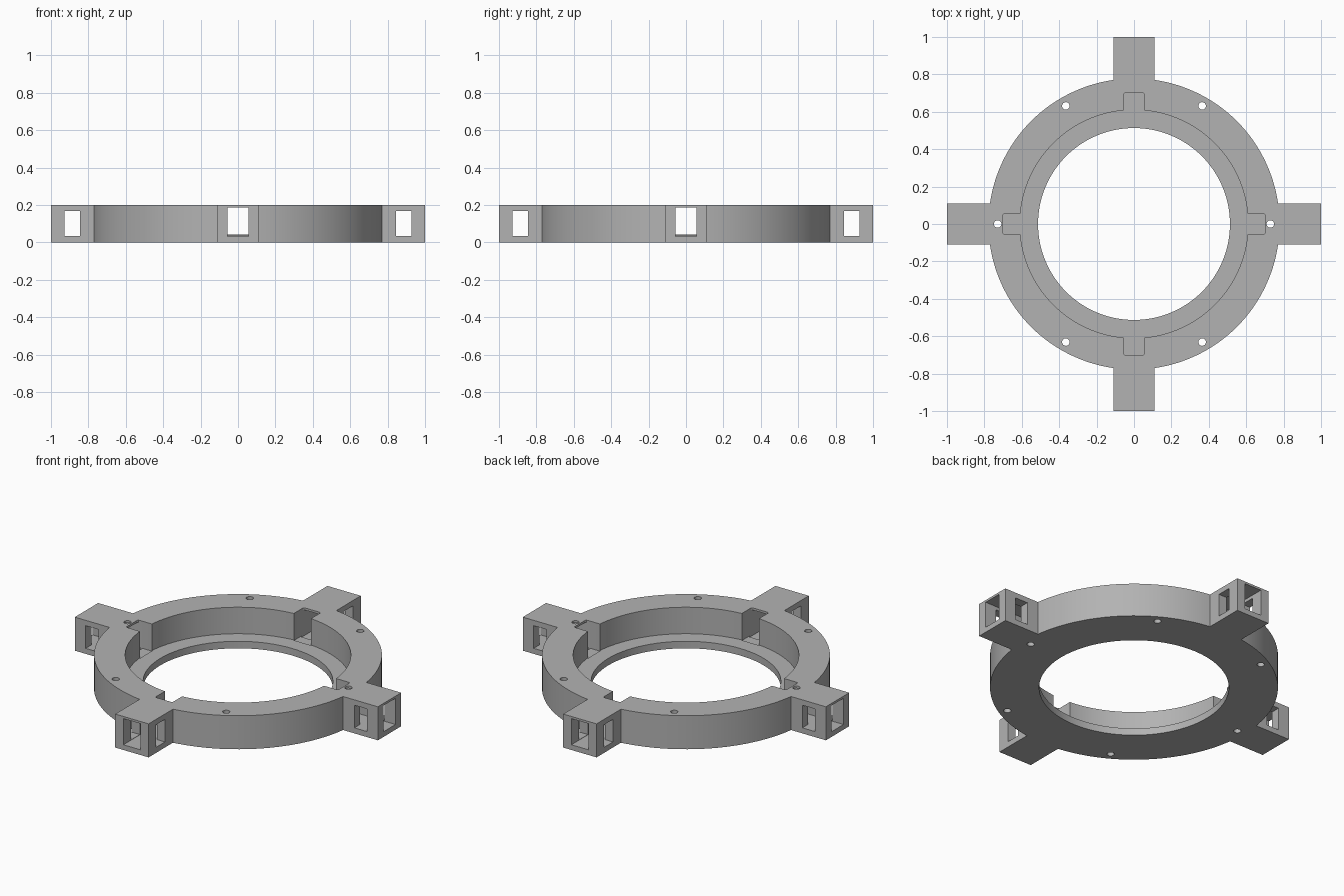
import bpy, bmesh
from math import sin, cos, asin, pi
from mathutils import Matrix, Vector

cube = bpy.data.objects.get("Cube")
if cube:
    bpy.data.objects.remove(cube)

HEIGHT = 0.2
RING_R, SEAT_R, BORE_R = 0.778, 0.61, 0.513
ARM_HALF, ARM_END = 0.11, 1.0

grey = bpy.data.materials.new("plain grey")
grey.use_nodes = True
colour = (0.45, 0.45, 0.45, 1)
grey.diffuse_color = colour
grey.node_tree.nodes["Principled BSDF"].inputs["Base Color"].default_value = colour


def add_object(name, bm):
    mesh = bpy.data.meshes.new(name)
    bmesh.ops.recalc_face_normals(bm, faces=bm.faces)
    bm.to_mesh(mesh)
    bm.free()
    obj = bpy.data.objects.new(name, mesh)
    bpy.context.collection.objects.link(obj)
    mesh.materials.append(grey)
    return obj


def cylinder(radius, x, y, z0, z1, segments):
    bm = bmesh.new()
    bmesh.ops.create_cone(bm, cap_ends=True, segments=segments, radius1=radius, radius2=radius,
                          depth=z1 - z0, matrix=Matrix.Translation((x, y, (z0 + z1) / 2)))
    return bm


def box(x0, x1, half_width, z0, z1, turn, round_corners=0):
    bm = bmesh.new()
    bmesh.ops.create_cube(bm, size=1)
    for v in bm.verts:
        v.co = Vector(((x0 + x1) / 2 + v.co.x * (x1 - x0), v.co.y * 2 * half_width,
                       (z0 + z1) / 2 + v.co.z * (z1 - z0)))
    if round_corners:
        edges = [e for e in bm.edges if all(v.co.x > x1 - 0.001 for v in e.verts)
                 and abs(e.verts[0].co.z - e.verts[1].co.z) > 0.01]
        bmesh.ops.bevel(bm, geom=edges, offset=round_corners, segments=3,
                        profile=0.5, affect='EDGES')
    bmesh.ops.rotate(bm, verts=bm.verts, matrix=Matrix.Rotation(turn, 3, 'Z'))
    return bm


def cut(body, bm):
    cutter = add_object("cutter", bm)
    cutter.hide_render = True
    mod = body.modifiers.new("cut", 'BOOLEAN')
    mod.operation = 'DIFFERENCE'
    mod.solver = 'EXACT'
    mod.object = cutter
    bpy.context.view_layer.objects.active = body
    bpy.ops.object.modifier_apply(modifier=mod.name)
    bpy.data.objects.remove(cutter)


# Outline of the ring with its four arms, raised to a solid
bm = bmesh.new()
start = asin(ARM_HALF / RING_R)
steps = 32
outline = []
for q in range(4):
    turn = Matrix.Rotation(q * pi / 2, 3, 'Z')
    quarter = [Vector((ARM_END, -ARM_HALF, 0)), Vector((ARM_END, ARM_HALF, 0))]
    for i in range(steps + 1):
        a = start + (pi / 2 - 2 * start) * i / steps
        quarter.append(Vector((RING_R * cos(a), RING_R * sin(a), 0)))
    outline += [turn @ p for p in quarter]
face = bm.faces.new([bm.verts.new(p) for p in outline])
raised = bmesh.ops.extrude_face_region(bm, geom=[face])["geom"]
bmesh.ops.translate(bm, vec=(0, 0, HEIGHT),
                    verts=[g for g in raised if isinstance(g, bmesh.types.BMVert)])
body = add_object("mounting_ring", bm)

# Central bore and the wider seat above the thin lip
cut(body, cylinder(BORE_R, 0, 0, -0.1, 0.3, 128))
cut(body, cylinder(SEAT_R, 0, 0, 0.042, 0.3, 128))

# Each arm: open pocket in the ring, channel along the arm, window across it
for q in range(4):
    turn = q * pi / 2
    cut(body, box(0.604, 0.7, 0.057, 0.038, 0.3, turn, 0.01))
    cut(body, box(0.67, 1.1, 0.056, 0.031, 0.187, turn))
    cut(body, box(0.845, 0.928, 0.2, 0.033, 0.168, turn))

# Six small screw holes
for i in range(6):
    a = i * pi / 3
    cut(body, cylinder(0.02, 0.729 * cos(a), 0.729 * sin(a), -0.1, 0.3, 24))

# Smooth round walls, crisp edges
bpy.ops.object.select_all(action='DESELECT')
body.select_set(True)
bpy.context.view_layer.objects.active = body
bpy.ops.object.shade_smooth_by_angle(angle=pi / 6)
